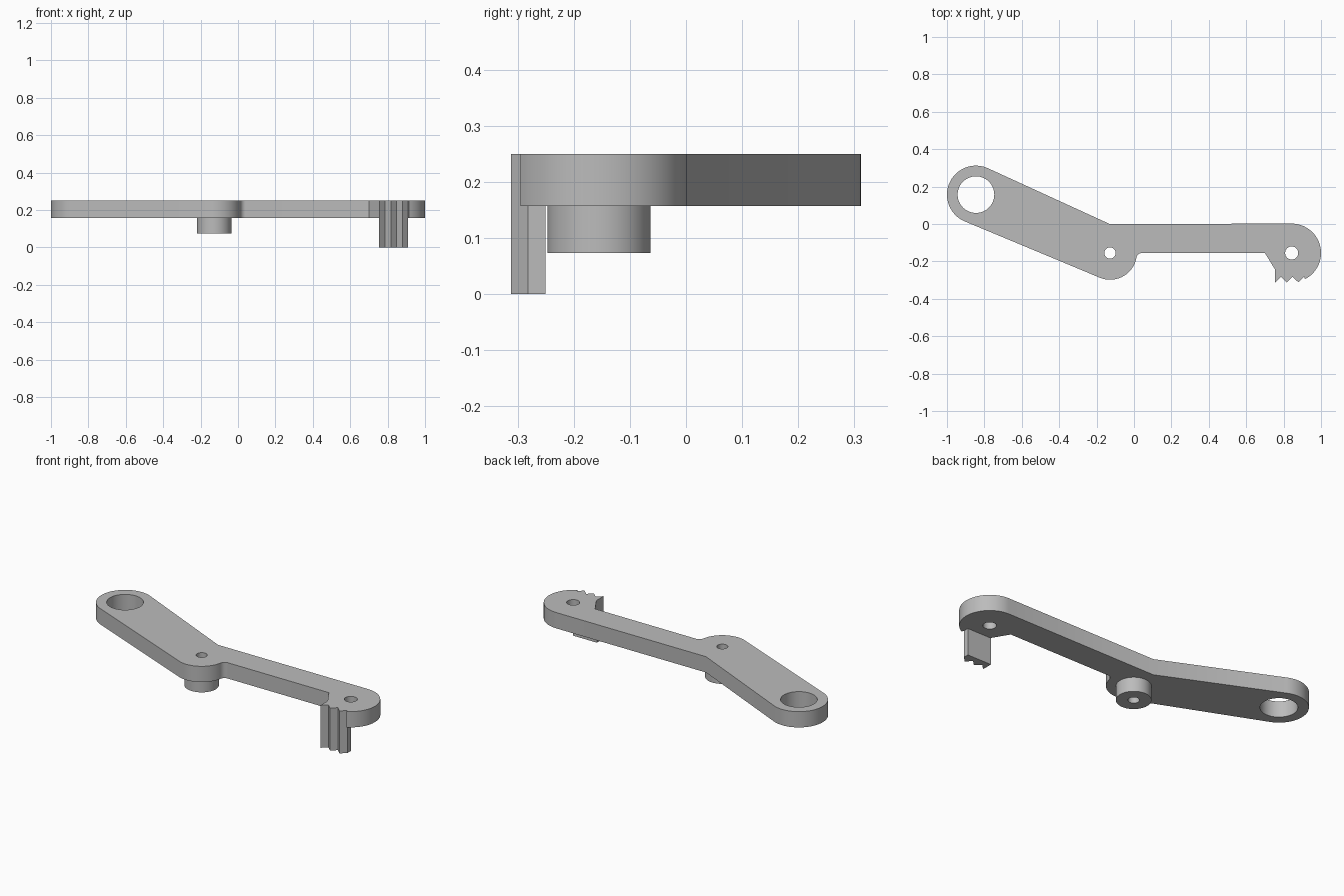
import bpy, bmesh
from math import sin, cos, radians

cube = bpy.data.objects.get("Cube")
if cube:
    bpy.data.objects.remove(cube, do_unlink=True)

grey = bpy.data.materials.new("light_grey")
grey.use_nodes = True
grey.diffuse_color = (0.5, 0.5, 0.5, 1)
grey.node_tree.nodes["Principled BSDF"].inputs["Base Color"].default_value = (0.5, 0.5, 0.5, 1)


def arc(centre, r, start, end, n):
    angles = [radians(start + (end - start) * i / n) for i in range(n + 1)]
    return [(centre[0] + r * cos(a), centre[1] + r * sin(a)) for a in angles]


def circle(centre, r, n=48):
    return arc(centre, r, 0, 360, n)[:-1]


def slab(name, loops, bottom, top):
    """Extrude an outline, with any hole loops, between two heights."""
    curve = bpy.data.curves.new(name + "_profile", "CURVE")
    curve.dimensions = "2D"
    curve.fill_mode = "BOTH"
    curve.extrude = (top - bottom) / 2
    for loop in loops:
        spline = curve.splines.new("POLY")
        spline.points.add(len(loop) - 1)
        for point, (x, y) in zip(spline.points, loop):
            point.co = (x, y, 0, 1)
        spline.use_cyclic_u = True
    helper = bpy.data.objects.new(name + "_helper", curve)
    bpy.context.collection.objects.link(helper)
    graph = bpy.context.evaluated_depsgraph_get()
    mesh = bpy.data.meshes.new_from_object(helper.evaluated_get(graph))
    bpy.data.objects.remove(helper, do_unlink=True)

    bm = bmesh.new()
    bm.from_mesh(mesh)
    bmesh.ops.remove_doubles(bm, verts=bm.verts, dist=0.0001)
    bmesh.ops.recalc_face_normals(bm, faces=bm.faces)
    bmesh.ops.translate(bm, verts=bm.verts, vec=(0, 0, (top + bottom) / 2))
    bm.to_mesh(mesh)
    bm.free()

    mesh.materials.clear()
    mesh.materials.append(grey)
    obj = bpy.data.objects.new(name, mesh)
    bpy.context.collection.objects.link(obj)
    bpy.ops.object.select_all(action="DESELECT")
    obj.select_set(True)
    bpy.context.view_layer.objects.active = obj
    bpy.ops.object.shade_smooth_by_angle(angle=radians(25))
    return obj


ring, pivot, tip = (-0.845, 0.157), (-0.128, -0.155), (0.843, -0.155)
plate_bottom, plate_top = 0.157, 0.25

# Zigzag row of teeth shared by the lever and the rack below it
teeth = [(0.755 + 0.031 * i, -0.282 if i % 2 else -0.312) for i in range(6)]

# Bent lever plate: ring end, pivot lobe, inner fillet, toothed tip
outline = arc(ring, 0.155, 65.2, 247.3, 32)
outline += arc(pivot, 0.143, 247.3, 350, 24)
outline += arc((0.042, -0.185), 0.03, 170, 90, 6)
outline += [(0.70, -0.155), (0.755, -0.245)]
outline += teeth
outline += arc(tip, 0.157, -63, 90, 30)
outline += [(-0.13, 0)]
slab("lever_plate",
     [outline, circle(ring, 0.098), circle(pivot, 0.03), circle(tip, 0.035)],
     plate_bottom, plate_top)

# Hollow pivot boss under the bend
slab("pivot_boss", [circle(pivot, 0.092), circle(pivot, 0.03)], 0.073, plate_bottom)

# Toothed rack hanging under the tip
slab("tooth_rack", [teeth + [(0.91, -0.25), (0.755, -0.25)]], 0, plate_bottom)
